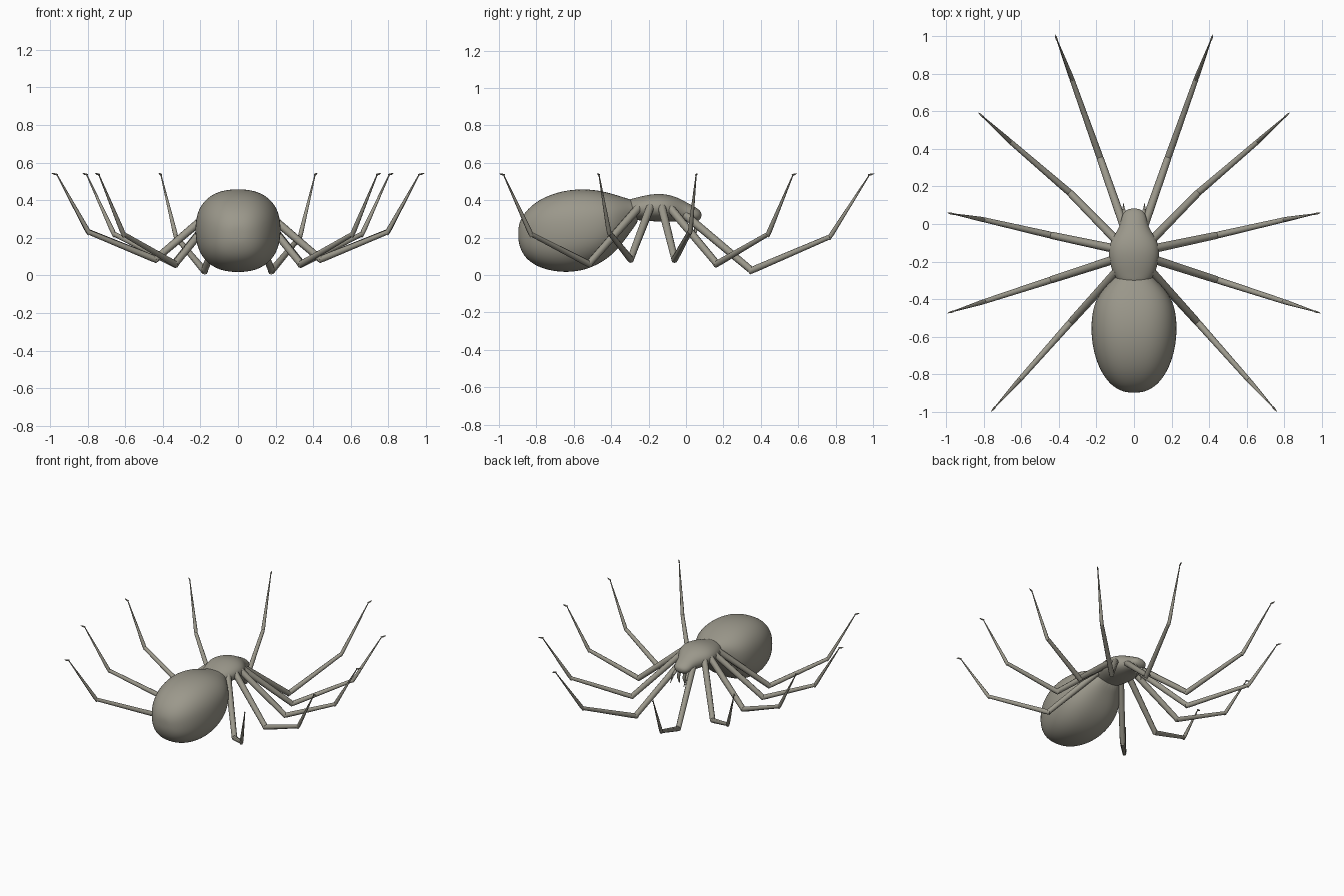
import bpy, bmesh, math
from mathutils import Vector

if "Cube" in bpy.data.objects:
    bpy.data.objects.remove(bpy.data.objects["Cube"])

mat = bpy.data.materials.new("grey_brown")
mat.diffuse_color = (0.33, 0.315, 0.26, 1)
mat.use_nodes = True
mat.node_tree.nodes["Principled BSDF"].inputs["Base Color"].default_value = mat.diffuse_color


def finish(name, bm, mirror=False, subsurf=0):
    bmesh.ops.recalc_face_normals(bm, faces=bm.faces)
    me = bpy.data.meshes.new(name)
    bm.to_mesh(me)
    bm.free()
    me.materials.append(mat)
    ob = bpy.data.objects.new(name, me)
    bpy.context.collection.objects.link(ob)
    if mirror:
        ob.modifiers.new("mirror", 'MIRROR')
    if subsurf:
        m = ob.modifiers.new("smooth", 'SUBSURF')
        m.levels = m.render_levels = subsurf
    bpy.ops.object.select_all(action='DESELECT')
    ob.select_set(True)
    bpy.context.view_layer.objects.active = ob
    bpy.ops.object.shade_smooth_by_angle(angle=math.radians(50))
    return ob


def bridge(bm, rings):
    n = len(rings[0])
    for a, b in zip(rings, rings[1:]):
        for i in range(n):
            bm.faces.new((a[i], a[(i + 1) % n], b[(i + 1) % n], b[i]))
    bm.faces.new(rings[0])
    bm.faces.new(rings[-1])


def body(name, stations, power, n=24):
    """Loft along y through stations of (y, half width, bottom, top)."""
    bm = bmesh.new()
    rings = []
    for y, w, lo, hi in stations:
        ring = []
        for i in range(n):
            t = 2 * math.pi * i / n
            c, s = math.cos(t), math.sin(t)
            x = math.copysign(abs(c) ** (2 / power), c) * w
            z = math.copysign(abs(s) ** (2 / power), s) * (hi - lo) / 2
            ring.append(bm.verts.new((x, y, z + (hi + lo) / 2)))
        rings.append(ring)
    bridge(bm, rings)
    return finish(name, bm, subsurf=2)


def tube(bm, pts, n=8):
    """Round tapered tube through (position, radius) pairs."""
    rings = []
    axis = (pts[-1][0] - pts[0][0]).normalized()
    side = axis.cross(Vector((0, 0, 1))).normalized()
    up = side.cross(axis)
    for p, r in pts:
        rings.append([bm.verts.new(p + r * (math.cos(2 * math.pi * i / n) * side
                      + math.sin(2 * math.pi * i / n) * up)) for i in range(n)])
    bridge(bm, rings)


# Large rounded abdomen
body("abdomen", [
    (-0.897, 0.03, 0.19, 0.25), (-0.888, 0.07, 0.145, 0.29), (-0.86, 0.12, 0.09, 0.34),
    (-0.80, 0.17, 0.045, 0.395), (-0.72, 0.205, 0.02, 0.435), (-0.63, 0.226, 0.012, 0.457),
    (-0.54, 0.23, 0.025, 0.462), (-0.46, 0.222, 0.06, 0.453), (-0.39, 0.198, 0.11, 0.435),
    (-0.335, 0.155, 0.175, 0.417), (-0.29, 0.108, 0.24, 0.402), (-0.25, 0.08, 0.29, 0.39)], 2.35)

# Thorax narrowing into the head
body("head_and_thorax", [
    (-0.33, 0.07, 0.29, 0.40), (-0.28, 0.105, 0.295, 0.41), (-0.22, 0.127, 0.29, 0.427),
    (-0.15, 0.138, 0.285, 0.437), (-0.09, 0.126, 0.285, 0.43), (-0.04, 0.092, 0.285, 0.413),
    (0.0, 0.072, 0.28, 0.39), (0.04, 0.067, 0.28, 0.37), (0.07, 0.05, 0.29, 0.35),
    (0.083, 0.02, 0.31, 0.333)], 2.1)

# Five mirrored leg pairs: hip, knee, ankle, tip
legs = {
    "front": [(0.04, -0.05, 0.36), (0.18, 0.35, 0.025), (0.33, 0.77, 0.205), (0.41, 0.98, 0.535)],
    "second": [(0.09, -0.09, 0.365), (0.34, 0.165, 0.06), (0.66, 0.44, 0.22), (0.805, 0.572, 0.535)],
    "middle": [(0.11, -0.13, 0.365), (0.44, -0.06, 0.085), (0.80, 0.023, 0.235), (0.963, 0.054, 0.535)],
    "fourth": [(0.11, -0.19, 0.365), (0.44, -0.297, 0.085), (0.795, -0.412, 0.23), (0.963, -0.465, 0.535)],
    "rear": [(0.09, -0.25, 0.365), (0.335, -0.52, 0.06), (0.61, -0.83, 0.22), (0.74, -0.975, 0.535)]}
for name, joints in legs.items():
    hip, knee, ankle, tip = map(Vector, joints)
    bm = bmesh.new()
    tube(bm, [(hip, 0.023), (knee, 0.019)])
    tube(bm, [(knee + (knee - ankle) * 0.03, 0.017), (knee.lerp(ankle, 0.06), 0.018), (ankle, 0.013)])
    tube(bm, [(ankle + (ankle - tip) * 0.04, 0.011), (ankle.lerp(tip, 0.06), 0.013), (tip, 0.003)])
    # Small claw pointing outward
    out = Vector((tip.x - ankle.x, tip.y - ankle.y, 0)).normalized()
    tube(bm, [(tip - out * 0.005, 0.005), (tip + out * 0.015 + Vector((0, 0, 0.004)), 0.005),
              (tip + out * 0.03 + Vector((0, 0, 0.008)), 0.001)], 6)
    finish(name + "_legs", bm, mirror=True)

# Mouth feelers and fangs under the head
bm = bmesh.new()
tube(bm, [(Vector((0.045, 0.03, 0.31)), 0.012), (Vector((0.055, 0.075, 0.265)), 0.009)])
tube(bm, [(Vector((0.055, 0.07, 0.272)), 0.008), (Vector((0.056, 0.108, 0.215)), 0.002)])
finish("feelers", bm, mirror=True)
bm = bmesh.new()
tube(bm, [(Vector((0.022, 0.045, 0.31)), 0.014), (Vector((0.024, 0.055, 0.25)), 0.011),
          (Vector((0.024, 0.045, 0.20)), 0.002)])
finish("fangs", bm, mirror=True)
